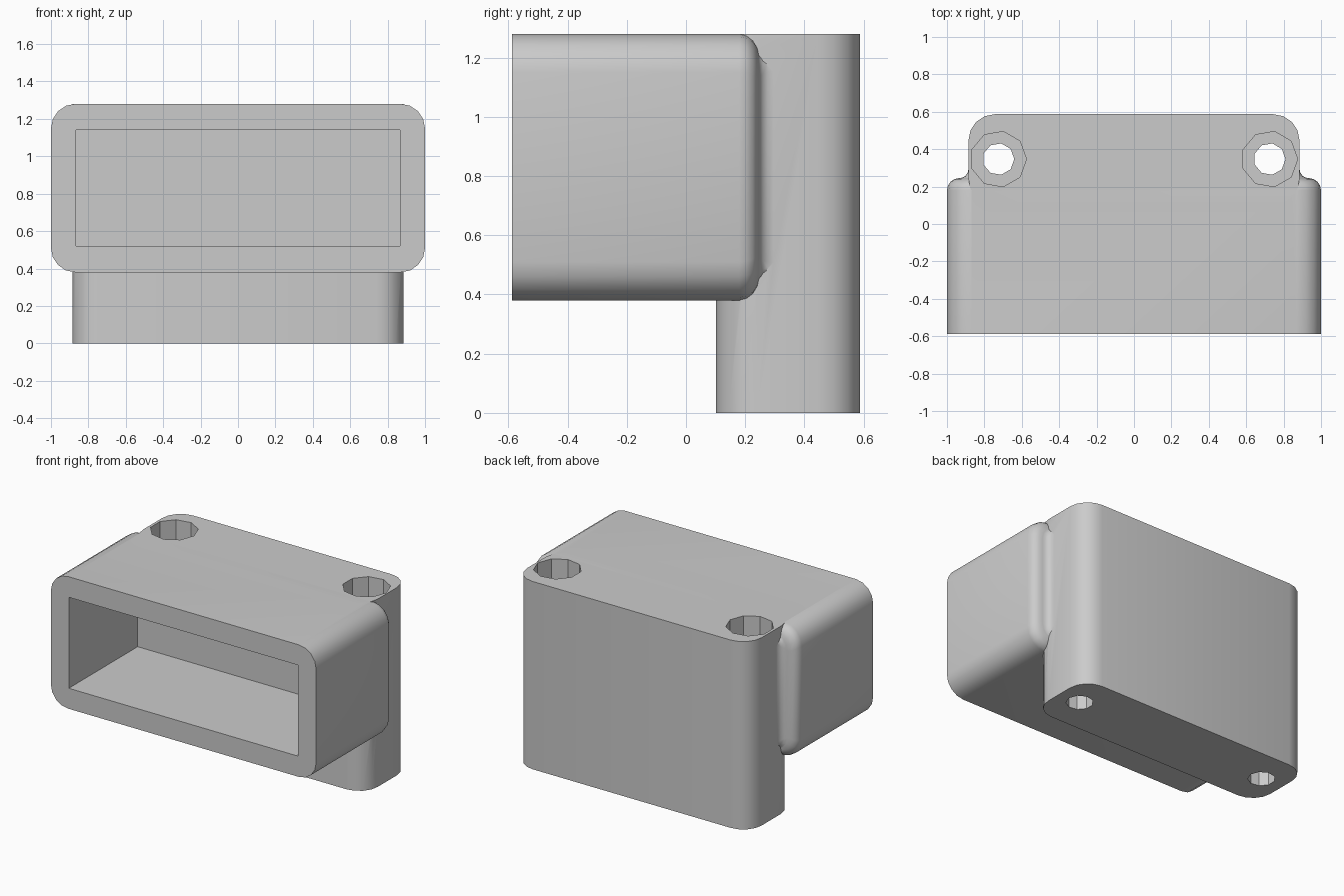
import bpy, bmesh
from math import sin, cos, pi, radians

cube = bpy.data.objects.get("Cube")
if cube:
    bpy.data.objects.remove(cube, do_unlink=True)

TOP = 1.28
BOX_FLOOR = 0.38
FRONT = -0.587
HOLE_X, HOLE_Y = 0.725, 0.347

grey = bpy.data.materials.new("plain grey")
grey.use_nodes = True
grey.diffuse_color = (0.6, 0.6, 0.6, 1)
grey.node_tree.nodes["Principled BSDF"].inputs["Base Color"].default_value = (0.6, 0.6, 0.6, 1)


def rounded_rect(half_w, half_h, radius, segments=4):
    """Outline of a rectangle with arc corners, centred on the origin."""
    points = []
    for i, (sx, sy) in enumerate([(1, 1), (-1, 1), (-1, -1), (1, -1)]):
        for k in range(segments + 1):
            a = (i + k / segments) * pi / 2
            points.append((sx * (half_w - radius) + radius * cos(a),
                           sy * (half_h - radius) + radius * sin(a)))
    return points


def loft(name, rings):
    """Skin a list of equal-length rings and cap both ends."""
    bm = bmesh.new()
    loops = [[bm.verts.new(p) for p in ring] for ring in rings]
    for a, b in zip(loops, loops[1:]):
        for i in range(len(a)):
            j = (i + 1) % len(a)
            bm.faces.new((a[i], a[j], b[j], b[i]))
    bm.faces.new(loops[0])
    bm.faces.new(loops[-1])
    bmesh.ops.recalc_face_normals(bm, faces=bm.faces)
    mesh = bpy.data.meshes.new(name)
    bm.to_mesh(mesh)
    bm.free()
    mesh.materials.append(grey)
    obj = bpy.data.objects.new(name, mesh)
    bpy.context.collection.objects.link(obj)
    return obj


def upright(name, outline, x, y, z0, z1):
    return loft(name, [[(x + u, y + v, z) for u, v in outline] for z in (z0, z1)])


def combine(target, tool, operation):
    """Apply a boolean and discard the tool."""
    mod = target.modifiers.new("combine", 'BOOLEAN')
    mod.operation = operation
    mod.solver = 'EXACT'
    mod.object = tool
    bpy.context.view_layer.objects.active = target
    bpy.ops.object.modifier_apply(modifier=mod.name)
    bpy.data.objects.remove(tool, do_unlink=True)


# Rear mounting block with rounded upright edges
body = upright("housing_body", rounded_rect(0.885, 0.243, 0.14), 0, 0.344, 0, TOP)

# Front box: straight sides, rounded rear edge, then a hollow fillet into the block
ROUND, HOLLOW, START = 0.065, 0.05, 0.18
profile = [(FRONT, 0)]
for k in range(5):
    a = k * pi / 8
    profile.append((START + ROUND * sin(a), ROUND * (1 - cos(a))))
for k in range(1, 5):
    a = k * pi / 8
    profile.append((START + ROUND + HOLLOW * (1 - cos(a)), ROUND + HOLLOW * sin(a)))
mid_z, half_z = (TOP + BOX_FLOOR) / 2, (TOP - BOX_FLOOR) / 2
rings = []
for y, inset in profile:
    outline = rounded_rect(1 - inset, half_z - min(inset, 0.055), 0.13 - inset / 2)
    rings.append([(u, y, mid_z + v) for u, v in outline])
combine(body, loft("front_box", rings), 'UNION')

# Rectangular cavity open to the front
opening = [(-0.865, 0.52), (0.865, 0.52), (0.865, 1.14), (-0.865, 1.14)]
cavity = loft("cavity_cutter", [[(x, y, z) for x, z in opening] for y in (-0.8, 0.155)])
combine(body, cavity, 'DIFFERENCE')

# Nine-sided screw holes with wide counterbores from the top
for side in (-1, 1):
    for radius, z0 in ((0.085, -0.2), (0.15, 0.4)):
        ring = [(radius * cos(k * 2 * pi / 9), radius * sin(k * 2 * pi / 9)) for k in range(9)]
        cutter = upright("screw_hole_cutter", ring, side * HOLE_X, HOLE_Y, z0, TOP + 0.2)
        combine(body, cutter, 'DIFFERENCE')

# Smooth the rounded edges, keep the corners crisp
bpy.ops.object.select_all(action='DESELECT')
body.select_set(True)
bpy.context.view_layer.objects.active = body
bpy.ops.object.shade_smooth_by_angle(angle=radians(30))
